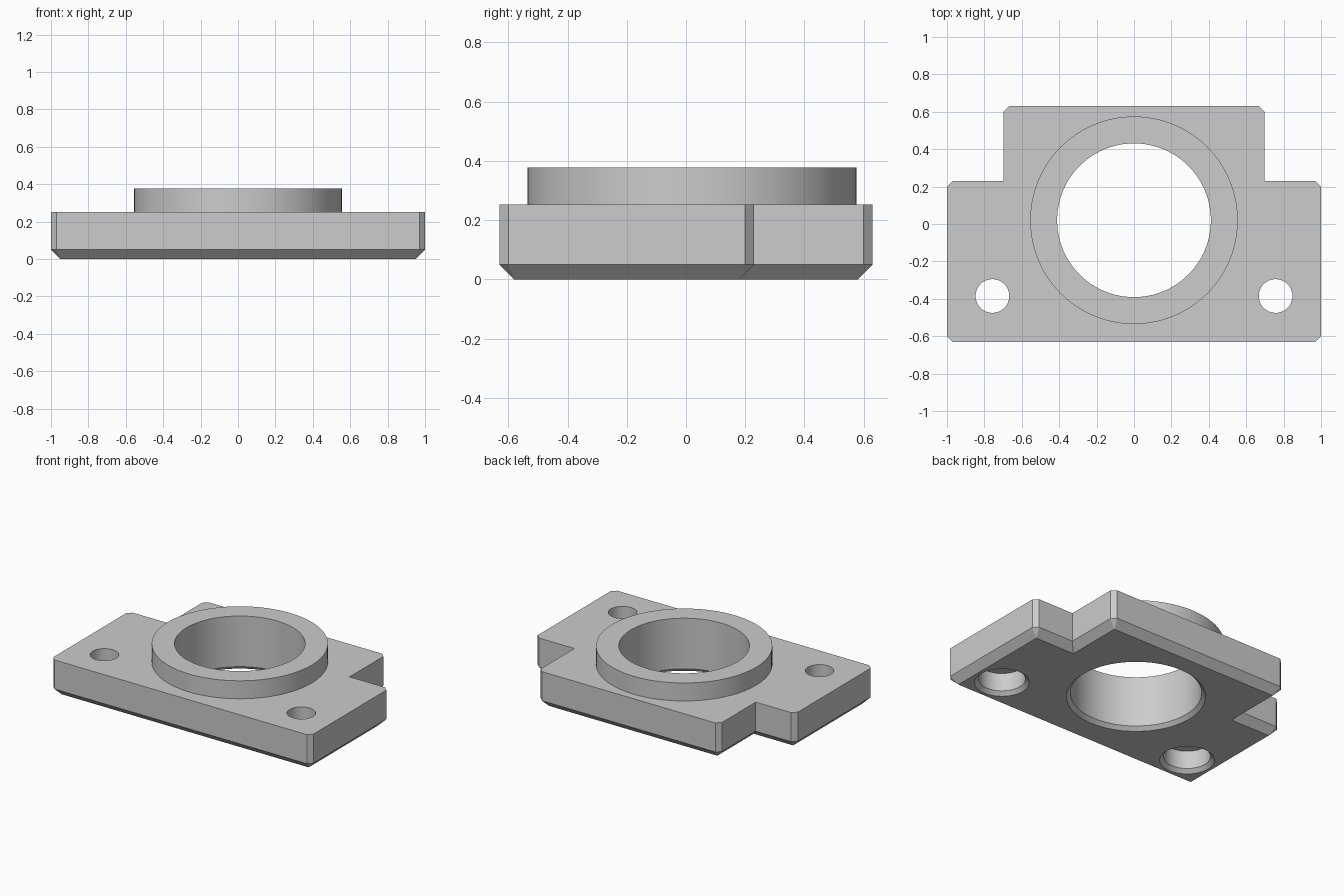
import bpy, bmesh, math
from mathutils import Vector

if "Cube" in bpy.data.objects:
    bpy.data.objects.remove(bpy.data.objects["Cube"])

PLATE_TOP, COLLAR_TOP = 0.252, 0.377
BORE_Y, BORE_R, COLLAR_R = 0.02, 0.411, 0.555
EDGE, CORNER, LIP = 0.05, 0.03, 0.025

grey = bpy.data.materials.new("plain grey")
grey.use_nodes = True
colour = (0.604, 0.604, 0.604, 1)
grey.diffuse_color = colour
grey.node_tree.nodes["Principled BSDF"].inputs["Base Color"].default_value = colour


def make_object(name, bm):
    bmesh.ops.recalc_face_normals(bm, faces=bm.faces)
    mesh = bpy.data.meshes.new(name)
    bm.to_mesh(mesh)
    bm.free()
    mesh.materials.append(grey)
    obj = bpy.data.objects.new(name, mesh)
    bpy.context.collection.objects.link(obj)
    return obj


def lathe(name, profile, x, y, capped=True, steps=96):
    """Revolve (radius, z) points about a vertical axis."""
    bm = bmesh.new()
    rings = [[bm.verts.new((x + r * math.cos(math.tau * i / steps),
                            y + r * math.sin(math.tau * i / steps), z))
              for i in range(steps)] for r, z in profile]
    bridge(bm, rings)
    if capped:
        bm.faces.new(rings[0])
        bm.faces.new(rings[-1])
    return make_object(name, bm)


def bridge(bm, rings):
    for a, b in zip(rings, rings[1:]):
        n = len(a)
        for i in range(n):
            j = (i + 1) % n
            bm.faces.new((a[i], a[j], b[j], b[i]))


def chamfer_corners(points, size):
    """Clip the convex corners of a counter-clockwise outline."""
    out = []
    for i, p in enumerate(points):
        before = (points[i - 1] - p).normalized()
        after = (points[(i + 1) % len(points)] - p).normalized()
        if before.cross(after) < 0:
            out += [p + before * size, p + after * size]
        else:
            out.append(p)
    return out


def inset(points, d):
    """Offset a counter-clockwise outline inward with mitred corners."""
    out = []
    for i, p in enumerate(points):
        u = (p - points[i - 1]).normalized()
        v = (points[(i + 1) % len(points)] - p).normalized()
        n1, n2 = Vector((-u.y, u.x)), Vector((-v.y, v.x))
        out.append(p + (n1 + n2) * d / (1 + n1.dot(n2)))
    return out


# T-shaped plate with clipped corners and a chamfered underside
half = [(1, -0.63), (1, 0.23), (0.697, 0.23), (0.697, 0.63)]
outline = [Vector(p) for p in half] + [Vector((-x, y)) for x, y in reversed(half)]
outline = chamfer_corners(outline, CORNER)
bm = bmesh.new()
layers = [(inset(outline, EDGE), 0), (outline, EDGE), (outline, PLATE_TOP)]
rings = [[bm.verts.new((p.x, p.y, z)) for p in pts] for pts, z in layers]
bridge(bm, rings)
bm.faces.new(rings[0])
bm.faces.new(rings[-1])
plate = make_object("mounting_plate", bm)

# Bore and counterbored screw holes, each with a chamfered lower lip
OVER = 0.1


def hole_start(r):
    return [(r + LIP + OVER, -OVER), (r, LIP)]


cutters = [lathe("bore_cutter", hole_start(BORE_R) + [(BORE_R, PLATE_TOP + OVER)], 0, BORE_Y)]
for x in (-0.757, 0.757):
    profile = hole_start(0.147) + [(0.147, 0.15), (0.09, 0.15), (0.09, PLATE_TOP + OVER)]
    cutters.append(lathe("screw_hole_cutter", profile, x, -0.385))

bpy.context.view_layer.objects.active = plate
for cutter in cutters:
    mod = plate.modifiers.new("hole", "BOOLEAN")
    mod.operation, mod.solver, mod.object = "DIFFERENCE", "EXACT", cutter
    bpy.ops.object.modifier_apply(modifier=mod.name)
    bpy.data.objects.remove(cutter)

# Raised collar around the bore
collar = lathe("raised_collar",
               [(COLLAR_R, PLATE_TOP), (COLLAR_R, COLLAR_TOP),
                (BORE_R, COLLAR_TOP), (BORE_R, PLATE_TOP), (COLLAR_R, PLATE_TOP)],
               0, BORE_Y, capped=False)
bm = bmesh.new()
bm.from_mesh(collar.data)
bmesh.ops.remove_doubles(bm, verts=bm.verts, dist=0.0001)
bmesh.ops.recalc_face_normals(bm, faces=bm.faces)
bm.to_mesh(collar.data)
bm.free()

# Smooth the round walls, keep the edges crisp
bpy.ops.object.select_all(action="DESELECT")
for obj in (plate, collar):
    obj.select_set(True)
bpy.context.view_layer.objects.active = plate
bpy.ops.object.shade_smooth_by_angle(angle=math.radians(20))
